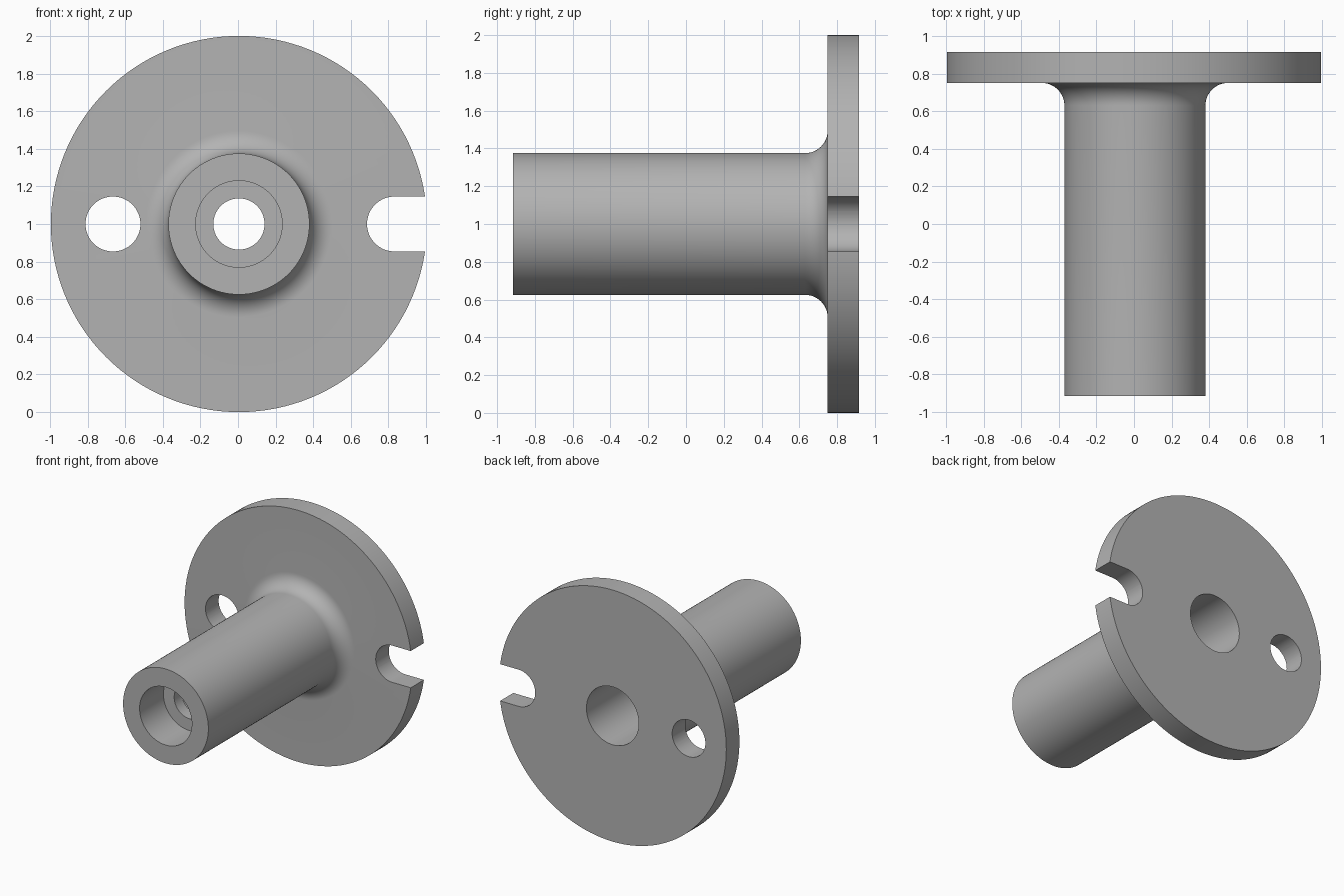
import bpy, bmesh
from math import sin, cos, pi, radians
from mathutils import Matrix, Vector

if "Cube" in bpy.data.objects:
    bpy.data.objects.remove(bpy.data.objects["Cube"], do_unlink=True)

CX, CZ = 0.005, 1.0              # shaft axis, running along y
FRONT, FLANGE, BACK = -0.915, 0.75, 0.915
TUBE_R, BORE_R, FILLET = 0.375, 0.23, 0.12
HOLE_R = 0.146

grey = bpy.data.materials.new("plain grey")
grey.use_nodes = True
colour = (0.45, 0.45, 0.45, 1)
grey.diffuse_color = colour
grey.node_tree.nodes["Principled BSDF"].inputs["Base Color"].default_value = colour


def make_object(name, bm):
    bmesh.ops.recalc_face_normals(bm, faces=bm.faces)
    mesh = bpy.data.meshes.new(name)
    bm.to_mesh(mesh)
    bm.free()
    mesh.materials.append(grey)
    obj = bpy.data.objects.new(name, mesh)
    bpy.context.collection.objects.link(obj)
    return obj


def lathe(name, profile, steps=128):
    """Revolve a closed (radius, y) outline around the shaft axis."""
    bm = bmesh.new()
    verts = [bm.verts.new((CX + r, y, CZ)) for r, y in profile]
    edges = [bm.edges.new((a, b)) for a, b in zip(verts, verts[1:] + verts[:1])]
    bmesh.ops.spin(bm, geom=verts + edges, cent=(CX, 0, CZ), axis=(0, 1, 0),
                   angle=2 * pi, steps=steps, use_duplicate=False)
    bmesh.ops.remove_doubles(bm, verts=bm.verts, dist=1e-4)
    return make_object(name, bm)


def prism(name, outline):
    """Extrude an (x, z) outline along y, right through the flange."""
    bm = bmesh.new()
    face = bm.faces.new([bm.verts.new((x, FLANGE - 0.1, z)) for x, z in outline])
    out = bmesh.ops.extrude_face_region(bm, geom=[face])
    moved = [v for v in out["geom"] if isinstance(v, bmesh.types.BMVert)]
    bmesh.ops.translate(bm, verts=moved, vec=(0, BACK - FLANGE + 0.2, 0))
    return make_object(name, bm)


def arc(x, start, end, n):
    angles = [radians(start + (end - start) * i / n) for i in range(n + 1)]
    return [(x + HOLE_R * cos(a), CZ + HOLE_R * sin(a)) for a in angles]


# Tube, root fillet, disc and stepped bore in a single outline
fillet = [(TUBE_R + FILLET * (1 - cos(a)), FLANGE - FILLET * (1 - sin(a)))
          for a in (pi / 2 * i / 12 for i in range(13))]
web_front, web_back, web_r = -0.615, -0.52, 0.136
outline = [(BORE_R, FRONT), (TUBE_R, FRONT), *fillet,
           (1, FLANGE), (1, BACK), (BORE_R, BACK),
           (BORE_R, web_back), (web_r, web_back),
           (web_r, web_front), (BORE_R, web_front)]
body = lathe("flanged_sleeve", outline)

# Round hole on one side, open-ended slot on the other
hole = prism("hole_cutter", arc(-0.665, 0, 360, 64)[:-1])
slot = prism("slot_cutter", arc(0.832, 90, 270, 32)
             + [(1.2, CZ - HOLE_R), (1.2, CZ + HOLE_R)])
for cutter in (hole, slot):
    mod = body.modifiers.new(cutter.name, "BOOLEAN")
    mod.operation = "DIFFERENCE"
    mod.solver = "EXACT"
    mod.object = cutter
    cutter.hide_render = True

bpy.ops.object.select_all(action="DESELECT")
body.select_set(True)
bpy.context.view_layer.objects.active = body
for name in [m.name for m in body.modifiers]:
    bpy.ops.object.modifier_apply(modifier=name)
for cutter in (hole, slot):
    bpy.data.objects.remove(cutter, do_unlink=True)
bpy.ops.object.shade_smooth_by_angle(angle=radians(30))
